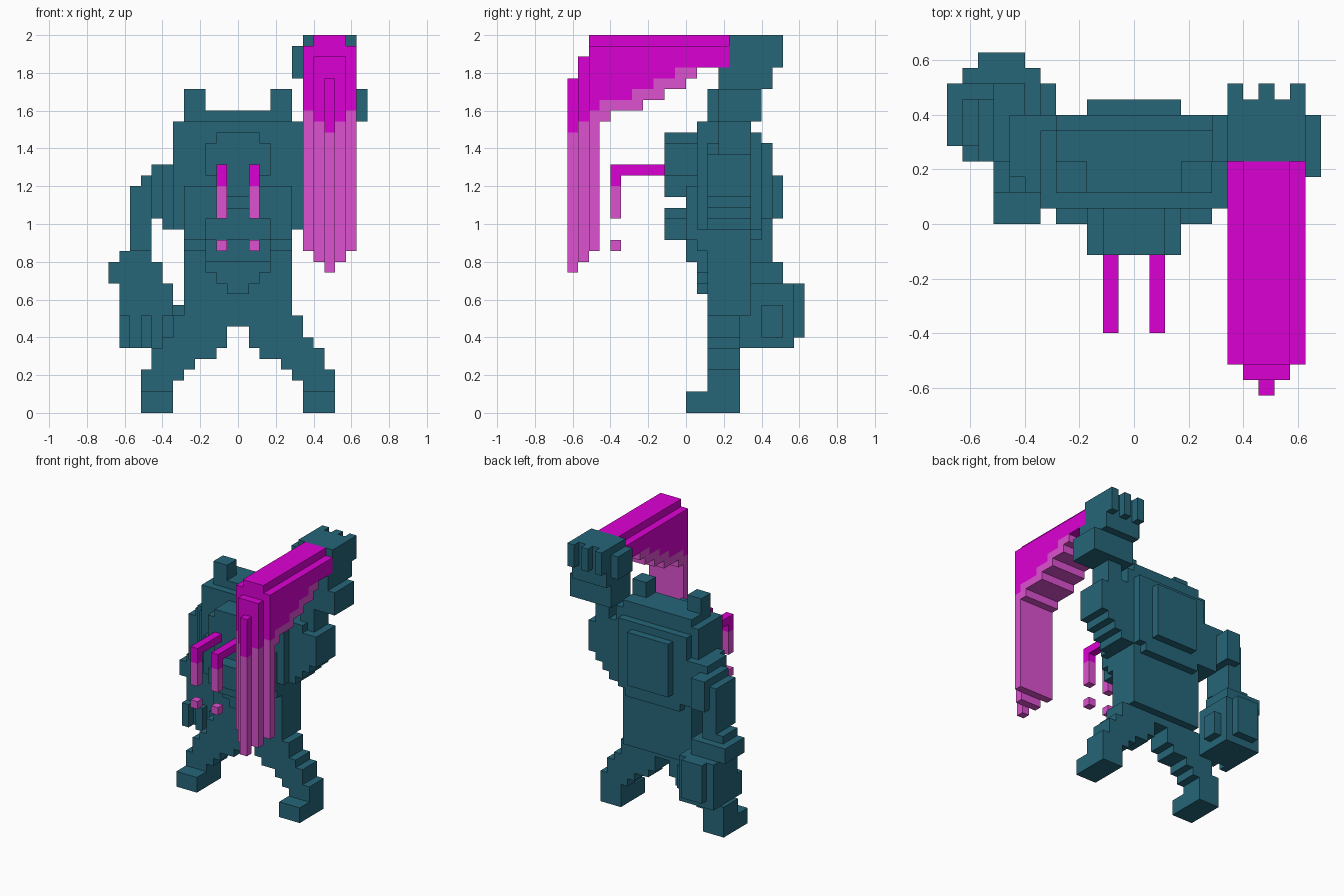
import bpy, bmesh
from mathutils import Matrix, Vector

cube = bpy.data.objects.get("Cube")
if cube:
    bpy.data.objects.remove(cube, do_unlink=True)

V = 2 / 35  # edge of one block


def material(name, rgb):
    m = bpy.data.materials.new(name)
    m.use_nodes = True
    c = (*rgb, 1)
    m.diffuse_color = c
    m.node_tree.nodes["Principled BSDF"].inputs["Base Color"].default_value = c
    return m


TEAL = material("teal", (0.019, 0.133, 0.19))
MAGENTA = material("magenta", (0.72, 0.0, 0.66))
PINK = material("pink", (0.72, 0.084, 0.63))


def part(name, mat, boxes, mirror=False):
    """Join boxes (x0, x1, y0, y1, z0, z1), in blocks, into one object."""
    bm = bmesh.new()
    for b in boxes:
        sides = [b]
        if mirror:
            sides.append((-b[1], -b[0], *b[2:]))
        for x0, x1, y0, y1, z0, z1 in sides:
            mid = Vector((x0 + x1, y0 + y1, z0 + z1)) * V / 2
            size = Vector((x1 - x0, y1 - y0, z1 - z0)) * V
            bmesh.ops.create_cube(bm, size=1, matrix=Matrix.Translation(mid) @ Matrix.Diagonal((*size, 1)))
    mesh = bpy.data.meshes.new(name)
    bm.to_mesh(mesh)
    bm.free()
    mesh.materials.append(mat)
    ob = bpy.data.objects.new(name, mesh)
    bpy.context.collection.objects.link(ob)
    return ob


# Feet and stepped legs
part("feet", TEAL, [(6, 9, 0, 5, 0, 2)], True)
leg_rows = [(2, 3, 6, 9), (3, 4, 5, 9), (4, 5, 4, 8), (5, 6, 2, 8), (6, 7, 1, 7), (7, 8, 1, 6)]
part("legs", TEAL, [(a, b, 2, 5, z0, z1) for z0, z1, a, b in leg_rows], True)
part("hips", TEAL, [(-6, 6, 2, 5, 8, 9), (-5, 5, 2, 6, 9, 11)])

# Body: belly with a pointed front, chest, crown and back plates
part("belly", TEAL, [(-5, 5, 2, 6, 11, 15), (-5, 5, 1, 6, 15, 16)])
part("belly_front", TEAL, [(-3, 3, 1, 2, 13, 16), (-2, 2, 1, 2, 12, 13), (-1, 1, 1, 2, 11, 12),
                           (-3, 3, 0, 1, 14, 16)])
part("chest", TEAL, [(-6, 6, 1, 6, 17, 27), (-5, 5, 1, 6, 16, 17), (-5, 5, 2, 6, 27, 28)])
part("back_plate", TEAL, [(-5, 5, 6, 7, 17, 26), (-4, 4, 6, 7, 16, 17), (-3, 3, 7, 8, 18, 25)])
part("ears", TEAL, [(3, 5, 2, 4, 28, 30)], True)

# Face
part("face_plate", TEAL, [(-5, 5, 0, 1, 16, 21)])
part("snout", TEAL, [(-3, 3, -2, 1, 22, 25), (-2, 2, -2, 1, 20, 26)])
part("jaw", TEAL, [(-3, 3, -2, 0, 16, 18), (-2, 2, -2, 0, 18, 19)])

# Nostril streams with drops
part("nostril_streams", MAGENTA, [(1, 2, -7, -2, 22, 23), (1, 2, -7, -6, 21, 22)], True)
part("nostril_drips", PINK, [(1, 2, -7, -6, 18, 21), (1, 2, -7, -6, 15, 16)], True)

# Lowered right arm
part("right_shoulder", TEAL, [(-7, -5, 2, 7, 17, 23), (-8, -6, 3, 7, 18, 23)])
part("right_elbow", TEAL, [(-9, -7, 4, 8, 18, 22), (-10, -8, 4, 8, 17, 21), (-9, -7, 5, 9, 18, 22)])
part("right_forearm", TEAL, [(-10, -8, 4, 8, 15, 18), (-11, -8, 5, 8, 14, 15)])
part("right_cuff", TEAL, [(-12, -7, 5, 9, 12, 14)])
fingers = [(-11, -10, 4, 5, 6, 9), (-9, -8, 4, 5, 6, 9), (-7, -6, 4, 5, 6, 9)]
part("right_hand", TEAL, [(-11, -6, 5, 10, 6, 12), (-10, -7, 10, 11, 7, 12),
                          (-6, -5, 7, 9, 7, 10)] + fingers)

# Raised left arm, its underside stepping up and outward
part("left_shoulder", TEAL, [(5, 7, 2, 6, 17, 25), (7, 8, 2, 6, 18, 25), (8, 9, 2, 6, 19, 24),
                             (9, 10, 2, 6, 20, 24)])
part("left_forearm", TEAL, [(7, 9, 3, 6, 24, 27)])
part("left_cuff", TEAL, [(6, 12, 3, 7, 27, 30)])
part("left_hand", TEAL, [(6, 11, 3, 8, 30, 32), (6, 11, 4, 8, 32, 35), (5, 6, 4, 7, 31, 34)]
     + [(x, x + 1, 8, 9, 32, 35) for x in (6, 8, 10)])

# Big stream: (y0, y1, underside, colour change)
steps = [(-9, -8, 15, 28), (-8, -7, 27, 29), (-7, -5, 28, 29), (-5, -4, 28, 30), (-4, -3, 29, 30),
         (-3, -2, 29, 31), (-2, -1, 30, 31), (-1, 0, 30, 32), (0, 1, 31, 32)]
top = [(6, 11, a, b, m, 34) for a, b, _, m in steps]
low = [(6, 11, a, b, u, m) for a, b, u, m in steps]
part("stream_top", MAGENTA, top + [(6, 11, 1, 4, 32, 34), (7, 10, -9, 4, 34, 35),
                                   (7, 10, -10, -9, 27, 33), (8, 9, -11, -10, 26, 31)])
part("stream_fall", PINK, low + [(7, 10, -10, -9, 14, 27), (8, 9, -11, -10, 13, 26)])
